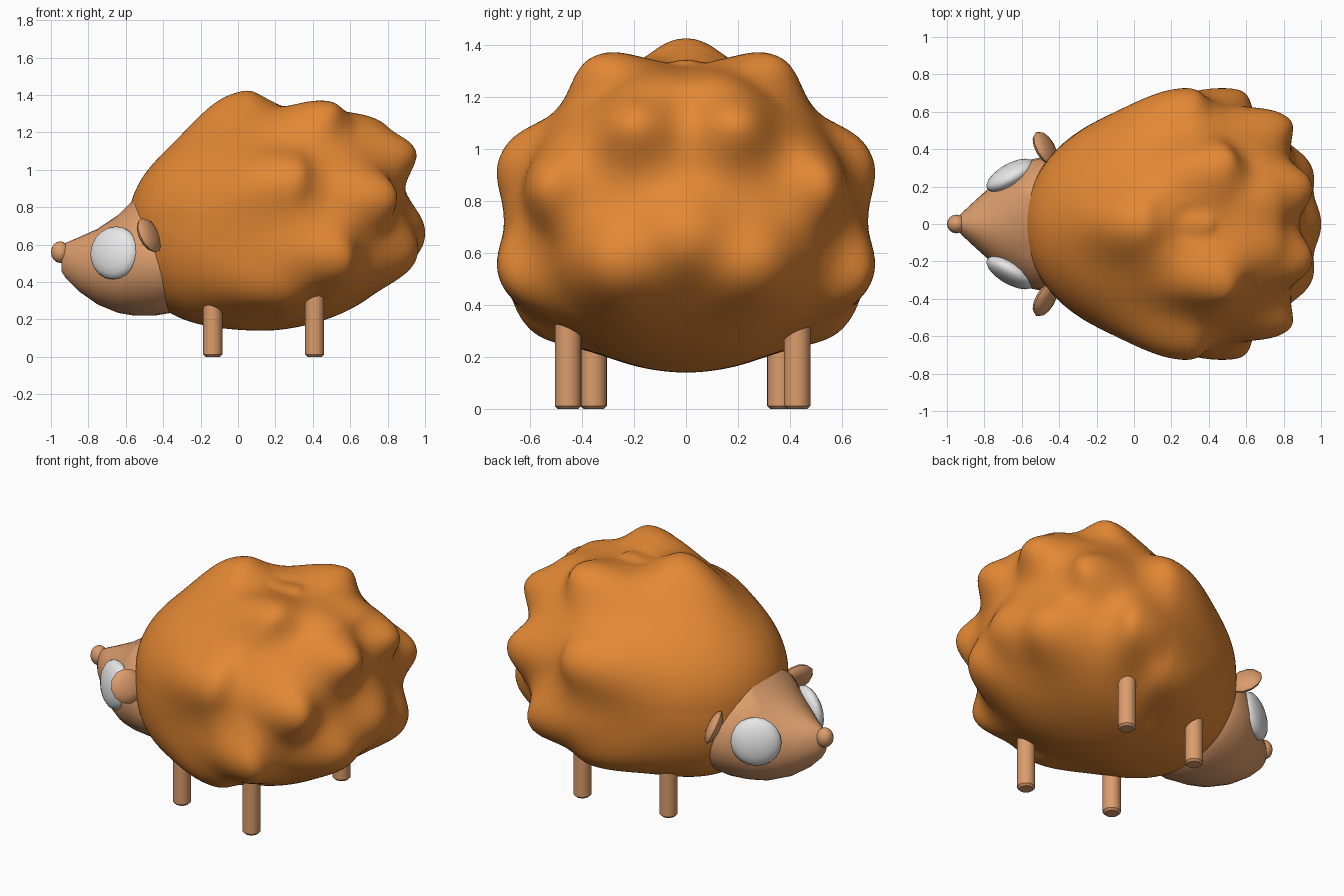
import bpy, bmesh, math
from mathutils import Vector, Matrix

if "Cube" in bpy.data.objects:
    bpy.data.objects.remove(bpy.data.objects["Cube"])


def material(name, rgb):
    m = bpy.data.materials.new(name)
    m.use_nodes = True
    m.diffuse_color = (*rgb, 1)
    m.node_tree.nodes["Principled BSDF"].inputs["Base Color"].default_value = (*rgb, 1)
    return m


ORANGE = material("orange quills", (0.77, 0.245, 0.034))
SKIN = material("tan skin", (0.71, 0.335, 0.15))
WHITE = material("eye white", (0.8, 0.8, 0.8))


def finish(bm, name, mat, angle=50):
    bmesh.ops.recalc_face_normals(bm, faces=bm.faces)
    me = bpy.data.meshes.new(name)
    bm.to_mesh(me)
    bm.free()
    ob = bpy.data.objects.new(name, me)
    bpy.context.collection.objects.link(ob)
    me.materials.append(mat)
    bpy.ops.object.select_all(action="DESELECT")
    ob.select_set(True)
    bpy.context.view_layer.objects.active = ob
    bpy.ops.object.shade_smooth_by_angle(angle=math.radians(angle))
    return ob


def ellipsoid(name, mat, centre, radii, axis=(0, 0, 1), segments=20):
    """Ellipsoid whose local z points along axis."""
    bm = bmesh.new()
    bmesh.ops.create_uvsphere(bm, u_segments=segments, v_segments=segments // 2, radius=1)
    turn = Vector(axis).to_track_quat("Z", "Y").to_matrix().to_4x4()
    bm.transform(Matrix.Translation(centre) @ turn @ Matrix.Diagonal((*radii, 1)))
    return finish(bm, name, mat)


# Body: rounded egg shape, narrower at the head end, belly set forward
CENTRE = Vector((0.25, 0, 0.72))


def skin_point(d):
    d = d.normalized()
    p = 2 + 0.9 * max(0, d.x) * (1 + 0.6 * min(0, d.z)) + 0.7 * max(0, -d.x) * max(0, -d.z)
    a = 0.835 if d.x < 0 else 0.63
    n = (abs(d.x) / a) ** p + (abs(d.y) / 0.65) ** p + (abs(d.z) / 0.58) ** p
    off = d * n ** (-1 / p)
    off.x -= 0.12 * (max(0, -off.z) / 0.58) ** 2
    return CENTRE + off


# Quill lumps: tip and spread, mirrored across y; each trails off towards the head
LUMPS = [
    ((0.02, 0, 1.42), 0.20), ((0.40, 0, 1.34), 0.08),
    ((0.48, 0.34, 1.36), 0.18), ((0.94, 0.20, 1.12), 0.15), ((0.74, 0.12, 1.27), 0.17),
    ((0.28, 0.71, 0.98), 0.20), ((0.82, 0.57, 0.86), 0.15),
    ((0.55, 0.71, 0.50), 0.20), ((0.25, 0.62, 0.33), 0.19),
    ((1.0, 0.0, 0.65), 0.18), ((0.95, 0.28, 0.53), 0.18),
]
lumps = []
for tip, spread in LUMPS:
    for side in ((1, -1) if tip[1] else (1,)):
        t = Vector((tip[0], tip[1] * side, tip[2]))
        foot = skin_point(t - CENTRE - Vector((0.07, 0, 0)))
        lumps.append((foot, t - foot, spread))

bm = bmesh.new()
bmesh.ops.create_icosphere(bm, subdivisions=6, radius=1)
for v in bm.verts:
    base = skin_point(v.co)
    total, weight, strongest = Vector(), 1e-9, 0
    for foot, shift, spread in lumps:
        d = base - foot
        d.x *= 0.62 if d.x < 0 else 1.2
        w = math.exp(-(d.length / spread) ** 2.4)
        # Blend neighbouring lumps so that overlaps do not pile up
        total += shift * w * w
        weight += w * w
        strongest = 1 - (1 - strongest) * (1 - w)
    v.co = base + total / weight * strongest
finish(bm, "quilled_body", ORANGE, 80)

# Head: rings of x, bottom, top and half width
RINGS = [(-0.945, 0.46, 0.57, 0.03), (-0.92, 0.42, 0.61, 0.06), (-0.85, 0.35, 0.64, 0.125),
         (-0.75, 0.28, 0.685, 0.215), (-0.64, 0.235, 0.76, 0.295), (-0.55, 0.22, 0.85, 0.345),
         (-0.45, 0.22, 0.82, 0.365), (-0.36, 0.235, 0.76, 0.35), (-0.25, 0.32, 0.7, 0.25)]
SIDES = 32
bm = bmesh.new()
loops = []
for x, low, high, half in RINGS:
    mid = low + (high - low) * 0.46
    loop = []
    for i in range(SIDES):
        a = math.tau * i / SIDES
        s = math.sin(a)
        z = mid + s * ((high - mid) if s > 0 else (mid - low))
        loop.append(bm.verts.new((x, half * math.cos(a), z)))
    loops.append(loop)
for one, two in zip(loops, loops[1:]):
    for i in range(SIDES):
        j = (i + 1) % SIDES
        bm.faces.new((one[i], one[j], two[j], two[i]))
bm.faces.new(loops[0])
bm.faces.new(loops[-1])
finish(bm, "head", SKIN)
ellipsoid("nose", SKIN, (-0.95, 0, 0.56), (0.05, 0.05, 0.058), segments=16)

# Eyes and ears on both sides
for side, word in ((1, "left"), (-1, "right")):
    ellipsoid(word + "_eye", WHITE, (-0.66, side * 0.26, 0.556),
              (0.145, 0.143, 0.06), (-0.48, side * 0.85, 0.13))
    ellipsoid(word + "_ear", SKIN, (-0.475, side * 0.405, 0.65),
              (0.1, 0.1, 0.036), (-0.8, -side * 0.45, -0.42), segments=12)

# Legs with softly bevelled feet
for name, x, y in (("front_left_leg", -0.135, 0.363), ("front_right_leg", -0.135, -0.355),
                   ("back_left_leg", 0.41, 0.427), ("back_right_leg", 0.41, -0.453)):
    bm = bmesh.new()
    bmesh.ops.create_cone(bm, cap_ends=True, segments=24, radius1=0.051, radius2=0.051, depth=0.4)
    rim = [e for e in bm.edges if all(v.co.z < 0 for v in e.verts)]
    bmesh.ops.bevel(bm, geom=rim, offset=0.012, segments=1, affect="EDGES")
    bm.transform(Matrix.Translation((x, y, 0.2)))
    finish(bm, name, SKIN, 40)
